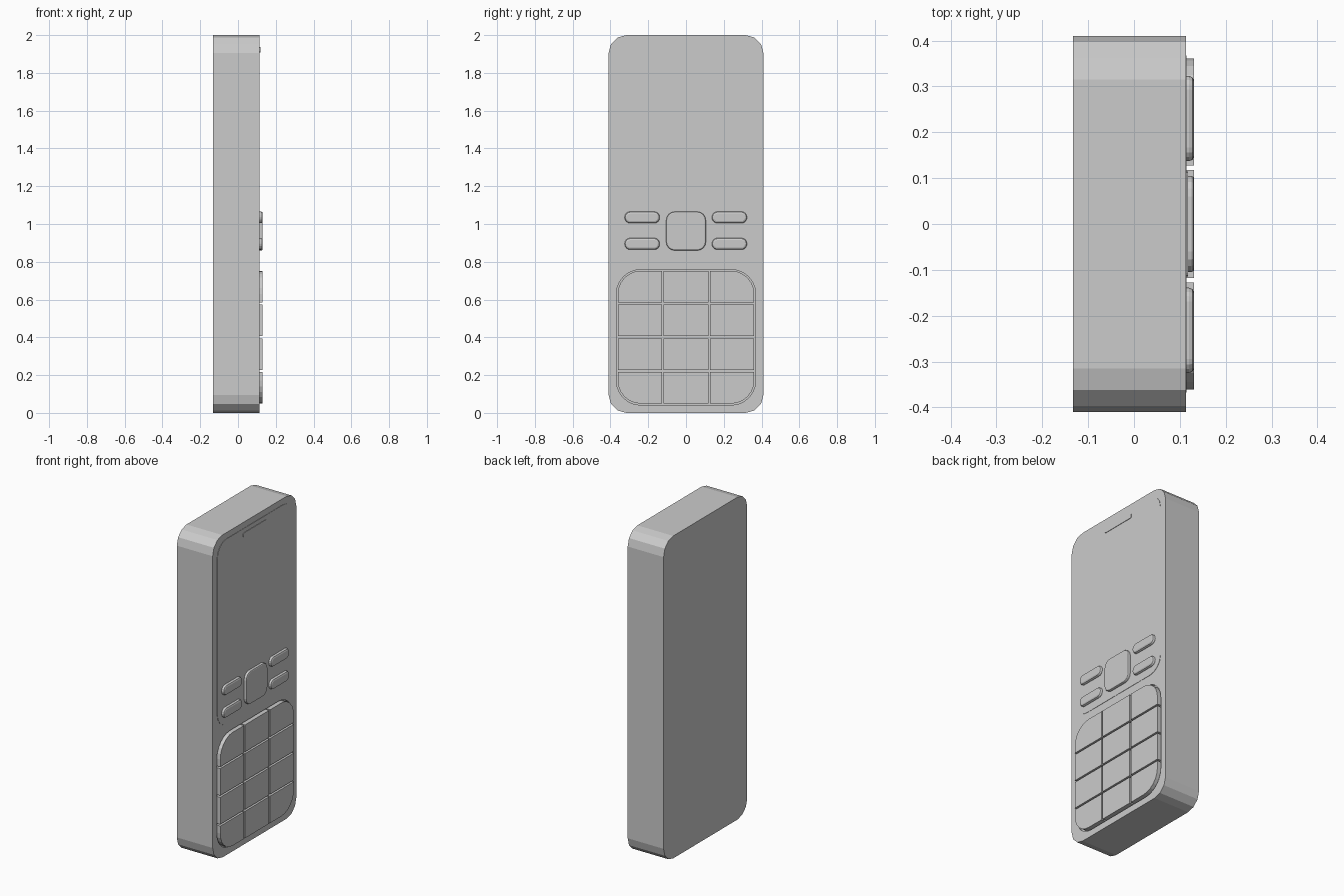
import bpy, bmesh
from math import sin, cos, pi

if "Cube" in bpy.data.objects:
    bpy.data.objects.remove(bpy.data.objects["Cube"])

FACE = 0.113   # x of the handset's face
KEY_TOP = 0.131


def plate(name, y0, y1, z0, z1, x0, x1, radii, segs=3, bevel=0):
    """Rounded rectangle in the YZ plane, extruded along x.
    radii order: top right, top left, bottom left, bottom right."""
    if not isinstance(radii, (tuple, list)):
        radii = (radii,) * 4
    corners = [(y1, z1, -1, -1), (y0, z1, 1, -1), (y0, z0, 1, 1), (y1, z0, -1, 1)]
    outline = []
    for i, ((y, z, sy, sz), r) in enumerate(zip(corners, radii)):
        if r == 0:
            outline.append((y, z))
            continue
        for k in range(segs + 1):
            a = pi / 2 * (i + k / segs)
            outline.append((y + sy * r + r * cos(a), z + sz * r + r * sin(a)))
    bm = bmesh.new()
    base = bm.faces.new([bm.verts.new((x0, y, z)) for y, z in outline])
    ext = bmesh.ops.extrude_face_region(bm, geom=[base], use_keep_orig=True)
    moved = [v for v in ext["geom"] if isinstance(v, bmesh.types.BMVert)]
    bmesh.ops.translate(bm, verts=moved, vec=(x1 - x0, 0, 0))
    if bevel:
        rim = [e for e in bm.edges if all(abs(v.co.x - x1) < 1e-6 for v in e.verts)]
        bmesh.ops.bevel(bm, geom=rim, offset=bevel, segments=2, profile=0.5, affect='EDGES')
    bmesh.ops.recalc_face_normals(bm, faces=bm.faces)
    mesh = bpy.data.meshes.new(name)
    bm.to_mesh(mesh)
    bm.free()
    obj = bpy.data.objects.new(name, mesh)
    bpy.context.collection.objects.link(obj)
    return obj


# handset body with a shallow well for the keypad
body = plate("body", -0.41, 0.41, 0, 2, -0.133, FACE, 0.095)
well = plate("keypad_well_cutter", -0.369, 0.369, 0.041, 0.759, FACE - 0.012, FACE + 0.05, 0.13, 6)
well.hide_render = True
well.hide_set(True)
cut = body.modifiers.new("keypad_well", 'BOOLEAN')
cut.operation = 'DIFFERENCE'
cut.solver = 'EXACT'
cut.object = well

# screen panel and earpiece
plate("screen_panel", -0.367, 0.367, 0.815, 1.962, FACE - 0.01, FACE + 0.002, 0.09, 4)
plate("earpiece", -0.115, 0.115, 1.908, 1.936, FACE - 0.005, FACE + 0.005, 0.008, 2)

# navigation button and the four soft buttons
plate("navigation_button", -0.105, 0.105, 0.86, 1.065, FACE - 0.005, KEY_TOP, 0.045, 4, 0.007)
for side, y in (("left", -0.232), ("right", 0.23)):
    for level, z in (("lower", 0.895), ("upper", 1.035)):
        plate(f"soft_button_{level}_{side}", y - 0.093, y + 0.093, z - 0.031, z + 0.031,
              FACE - 0.005, KEY_TOP, 0.03, 4, 0.011)

# keypad: three columns by four rows, outer corners rounded
columns = [(-0.361, -0.128), (-0.118, 0.118), (0.128, 0.361)]
for row in range(4):
    z0 = 0.049 + row * 0.1785
    z1 = z0 + 0.1675
    for col, (y0, y1) in enumerate(columns):
        r = 0.122
        radii = (r if (row, col) == (3, 2) else 0, r if (row, col) == (3, 0) else 0,
                 r if (row, col) == (0, 0) else 0, r if (row, col) == (0, 2) else 0)
        plate(f"key_{row + 1}_{col + 1}", y0, y1, z0, z1, FACE - 0.014, KEY_TOP, radii, 6)
